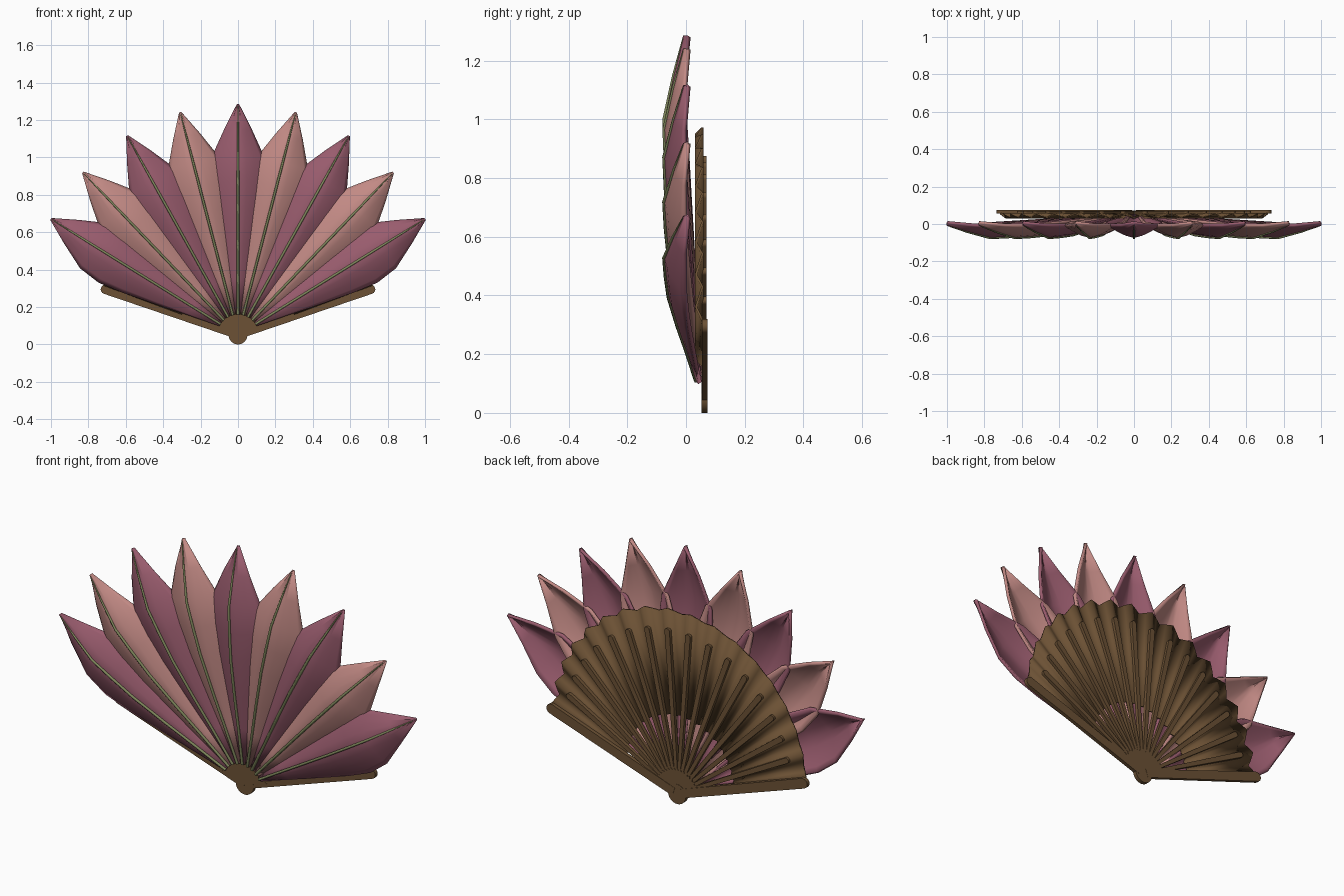
import bpy, bmesh, math
from math import sin, cos, radians, sqrt, pi

cube = bpy.data.objects.get("Cube")
if cube:
    bpy.data.objects.remove(cube)

PIVOT_Z = 0.05


def material(name, rgb):
    m = bpy.data.materials.new(name)
    m.use_nodes = True
    m.diffuse_color = (*rgb, 1)
    m.node_tree.nodes["Principled BSDF"].inputs["Base Color"].default_value = (*rgb, 1)
    return m


plum = material("plum", (0.32, 0.107, 0.155))
pink = material("dusty_pink", (0.54, 0.253, 0.233))
brown = material("dark_wood", (0.15, 0.083, 0.035))
green = material("sage_green", (0.22, 0.25, 0.11))


def polar(angle, r, w, y):
    """Point at radius r and sideways offset w on a spoke leaning by angle."""
    return (r * sin(angle) + w * cos(angle), y, PIVOT_Z + r * cos(angle) - w * sin(angle))


def reach(angle, offset, radius):
    """Distance from the pivot to a circle centred above it."""
    return offset * cos(angle) + sqrt(radius ** 2 - (offset * sin(angle)) ** 2)


def finish(name, bm, mat, smooth=35):
    me = bpy.data.meshes.new(name)
    bm.normal_update()
    bm.to_mesh(me)
    bm.free()
    ob = bpy.data.objects.new(name, me)
    bpy.context.collection.objects.link(ob)
    me.materials.append(mat)
    bpy.ops.object.select_all(action="DESELECT")
    ob.select_set(True)
    bpy.context.view_layer.objects.active = ob
    bpy.ops.object.shade_smooth_by_angle(angle=radians(smooth))
    return ob


def sheet(rows, name, mat, thickness, offset, smooth=35):
    """Skin a grid of points and give it thickness."""
    bm = bmesh.new()
    grid = [[bm.verts.new(p) for p in row] for row in rows]
    for a, b in zip(grid, grid[1:]):
        for i in range(len(a) - 1):
            bm.faces.new((a[i], a[i + 1], b[i + 1], b[i]))
    ob = finish(name, bm, mat, smooth)
    mod = ob.modifiers.new("thickness", "SOLIDIFY")
    mod.thickness = thickness
    mod.offset = offset
    return ob


def slab(outline, y0, y1, name, mat):
    """Extrude a flat outline of (x, z) points through the depth."""
    bm = bmesh.new()
    face = bm.faces.new([bm.verts.new((x, y0, z)) for x, z in outline])
    ext = bmesh.ops.extrude_face_region(bm, geom=[face])
    verts = [v for v in ext["geom"] if isinstance(v, bmesh.types.BMVert)]
    bmesh.ops.translate(bm, verts=verts, vec=(0, y1 - y0, 0))
    bmesh.ops.recalc_face_normals(bm, faces=bm.faces)
    return finish(name, bm, mat)


def bar(angle, r0, r1, w0, w1, y0, y1, name, mat):
    """Tapered spoke with a round outer end."""
    local = [(r0, -w0), (r0, w0)]
    for i in range(9):
        t = pi * i / 8
        local.append((r1 - w1 + w1 * sin(t), w1 * cos(t)))
    pts = [polar(angle, r, w, 0) for r, w in local]
    return slab([(p[0], p[2]) for p in pts], y0, y1, name, mat)


# Petals: radius, half width, ridge depth, rim depth
PROFILE = [(0.11, 0.012, 0.035, 0.042), (0.3, 0.052, 0.005, 0.03),
           (0.48, 0.092, -0.027, 0.02), (0.68, 0.134, -0.058, 0.008),
           (0.82, 0.155, -0.068, 0.0), (0.95, 0.142, -0.074, -0.008),
           (1.1, 0.074, -0.042, -0.008), (1.235, 0.006, -0.01, 0.006)]
COLUMNS = [-1, -0.85, -0.6, -0.3, 0, 0.3, 0.6, 0.85, 1]
for i in range(-4, 5):
    a = radians(14.55 * i)
    k = reach(a, 0.113, 1.122) / 1.235
    rows = []
    for r, w, ridge, rim in PROFILE:
        rr = r if r < 0.2 else r * k
        rows.append([polar(a, rr, w * u, ridge + (rim - ridge) * abs(u) ** 1.5)
                     for u in COLUMNS])
    sheet(rows, f"petal_{i + 5}", plum if i % 2 == 0 else pink, 0.014, -1, 50)

    # Thin rib along the petal ridge
    cu = bpy.data.curves.new("petal_rib", "CURVE")
    cu.dimensions = "3D"
    cu.bevel_depth = 0.007
    cu.bevel_resolution = 1
    cu.use_fill_caps = True
    sp = cu.splines.new("POLY")
    sp.points.add(len(PROFILE) - 1)
    for n, (p, (r, w, ridge, rim)) in enumerate(zip(sp.points, PROFILE)):
        p.co = (*polar(a, (r if r < 0.2 else r * k) - (0.01 if n == 7 else 0), 0, ridge - 0.001), 1)
        p.radius = (1, 1, 1, 1, 1, 0.9, 0.7, 0.3)[n]
    cu.materials.append(green)
    bpy.context.collection.objects.link(bpy.data.objects.new(f"petal_rib_{i + 5}", cu))

# Pleated fan leaf with a scalloped rim
STEP = 8.2
inner, outer = [], []
for n in range(-34, 35):
    a = radians(n * STEP / 4)
    phase = abs(((n + 2) / 4) % 1 - 0.5) * 2     # 1 on a stick, 0 between sticks
    y = 0.034 + 0.022 * phase
    top = reach(a, 0.206, 0.714)
    inner.append(polar(a, top * 0.42, 0, y))
    outer.append(polar(a, top - 0.02 + 0.025 * phase, 0, y))
sheet([inner, outer], "fan_leaf", brown, 0.008, 0, 20)

# Sticks and outer guards
for n in range(16):
    a = radians((n - 7.5) * STEP)
    bar(a, 0.0, reach(a, 0.206, 0.714) * 0.9, 0.008, 0.014, 0.052, 0.07, f"stick_{n + 1}", brown)
for side, name in ((1, "left_guard"), (-1, "right_guard")):
    bar(side * radians(71), 0.02, 0.775, 0.022, 0.025, 0.055, 0.074, name, brown)

# Handle hub: round tongue below, fanned collar above
tongue = [(0.05 * cos(t * pi / 24), PIVOT_Z + 0.05 * sin(t * pi / 24)) for t in range(48)]
slab(tongue, 0.053, 0.073, "hub_tongue", brown)
collar = [(0.04, PIVOT_Z), (-0.04, PIVOT_Z)]
for n in range(-18, 19):
    p = polar(radians(n * 4.1), 0.125 + 0.006 * cos(n * pi), 0, 0)
    collar.append((p[0], p[2]))
slab(collar, 0.054, 0.072, "hub_collar", brown)
